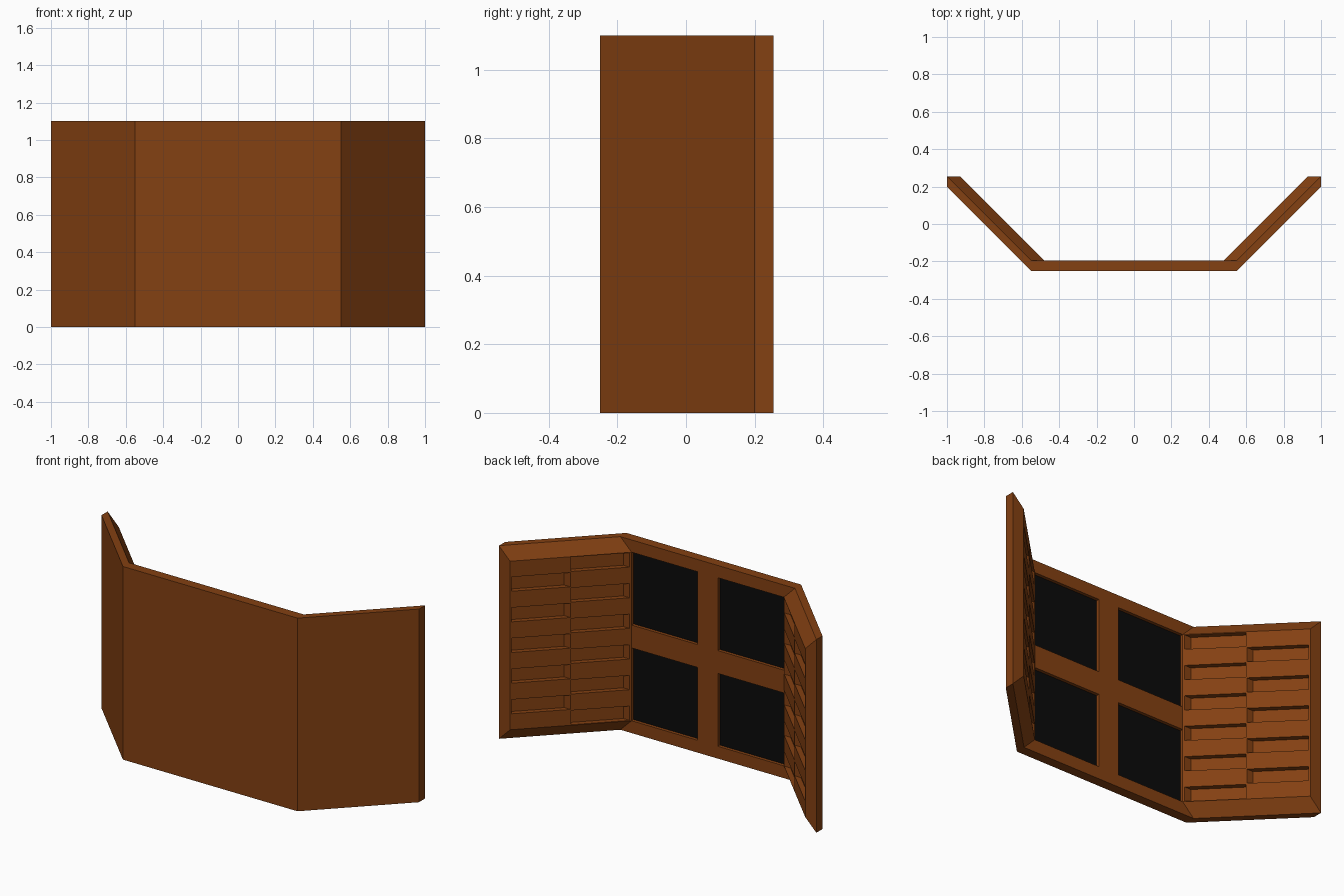
import bpy, bmesh

if "Cube" in bpy.data.objects:
    bpy.data.objects.remove(bpy.data.objects["Cube"])

H = 1.1            # overall height
B = 0.07           # bevelled border width
Y0, Y1 = -0.195, 0.255


def material(name, rgb):
    m = bpy.data.materials.new(name)
    m.diffuse_color = (*rgb, 1)
    m.use_nodes = True
    m.node_tree.nodes["Principled BSDF"].inputs["Base Color"].default_value = m.diffuse_color
    return m


WOOD = material("brown_wood", (0.23, 0.052, 0.006))
DARK = material("black_pane", (0.003, 0.003, 0.003))


def loft(bm, ring_a, ring_b):
    """Closed solid between two matching rings."""
    a = [bm.verts.new(p) for p in ring_a]
    b = [bm.verts.new(p) for p in ring_b]
    faces = [bm.faces.new(a), bm.faces.new(b[::-1])]
    n = len(a)
    for i in range(n):
        j = (i + 1) % n
        faces.append(bm.faces.new((a[j], a[i], b[i], b[j])))
    bmesh.ops.recalc_face_normals(bm, faces=faces)


def box(bm, x0, x1, y0, y1, z0, z1):
    ring = [(x0, y0), (x1, y0), (x1, y1), (x0, y1)]
    loft(bm, [(x, y, z0) for x, y in ring], [(x, y, z1) for x, y in ring])


def finish(bm, name, mat):
    me = bpy.data.meshes.new(name)
    bm.to_mesh(me)
    bm.free()
    ob = bpy.data.objects.new(name, me)
    bpy.context.collection.objects.link(ob)
    me.materials.append(mat)
    return ob


def cut(ob, cutter):
    cutter.hide_render = True
    cutter.hide_viewport = True
    mod = ob.modifiers.new("cut", 'BOOLEAN')
    mod.operation = 'DIFFERENCE'
    mod.solver = 'EXACT'
    mod.object = cutter


# Folded outer plate: centre panel with two angled wings
half = [(0.55, -0.25), (1, 0.2), (1, Y1), (0.55, Y0)]
outline = half + [(-x, y) for x, y in reversed(half)]
bm = bmesh.new()
loft(bm, [(x, y, 0) for x, y in outline], [(x, y, H) for x, y in outline])
plate = finish(bm, "folded_plate", WOOD)

# Four recessed window panes between the crossbars
cutter, panes = bmesh.new(), bmesh.new()
for x0, x1 in ((-0.48, -0.064), (0.064, 0.48)):
    for z0, z1 in ((B, 0.485), (0.615, H - B)):
        box(cutter, x0, x1, Y0 - 0.025, Y0 + 0.02, z0, z1)
        box(panes, x0, x1, Y0 - 0.03, Y0 - 0.018, z0, z1)
cut(plate, finish(cutter, "pane_cutter", WOOD))
finish(panes, "window_panes", DARK)

# Sloped wing linings with a staggered pattern of slots
ROWS = 11
row_h = (H - 2 * B) / ROWS
mid = (Y0 + Y1) / 2
for side, label in ((1, "right"), (-1, "left")):
    def section(y):
        x = y + 0.745
        return [(side * px, y, pz) for px, pz in
                ((x, 0), (x, H), (x - B, H - B), (x - B, B))]

    def slot_section(y, z0, z1):
        x = y + 0.745 - B
        return [(side * px, y, pz) for px, pz in
                ((x + 0.04, z0), (x + 0.04, z1), (x - 0.03, z1), (x - 0.03, z0))]

    bm = bmesh.new()
    loft(bm, section(Y0), section(Y1))
    wing = finish(bm, label + "_wing_lining", WOOD)

    slots = bmesh.new()
    for r in range(ROWS):
        ya, yb = (Y0 + 0.007, mid - 0.001) if r % 2 == 0 else (mid + 0.001, Y1 - 0.006)
        z0 = B + r * row_h + 0.003
        z1 = B + (r + 1) * row_h - 0.003
        loft(slots, slot_section(ya, z0, z1), slot_section(yb, z0, z1))
    cut(wing, finish(slots, label + "_slot_cutter", WOOD))
